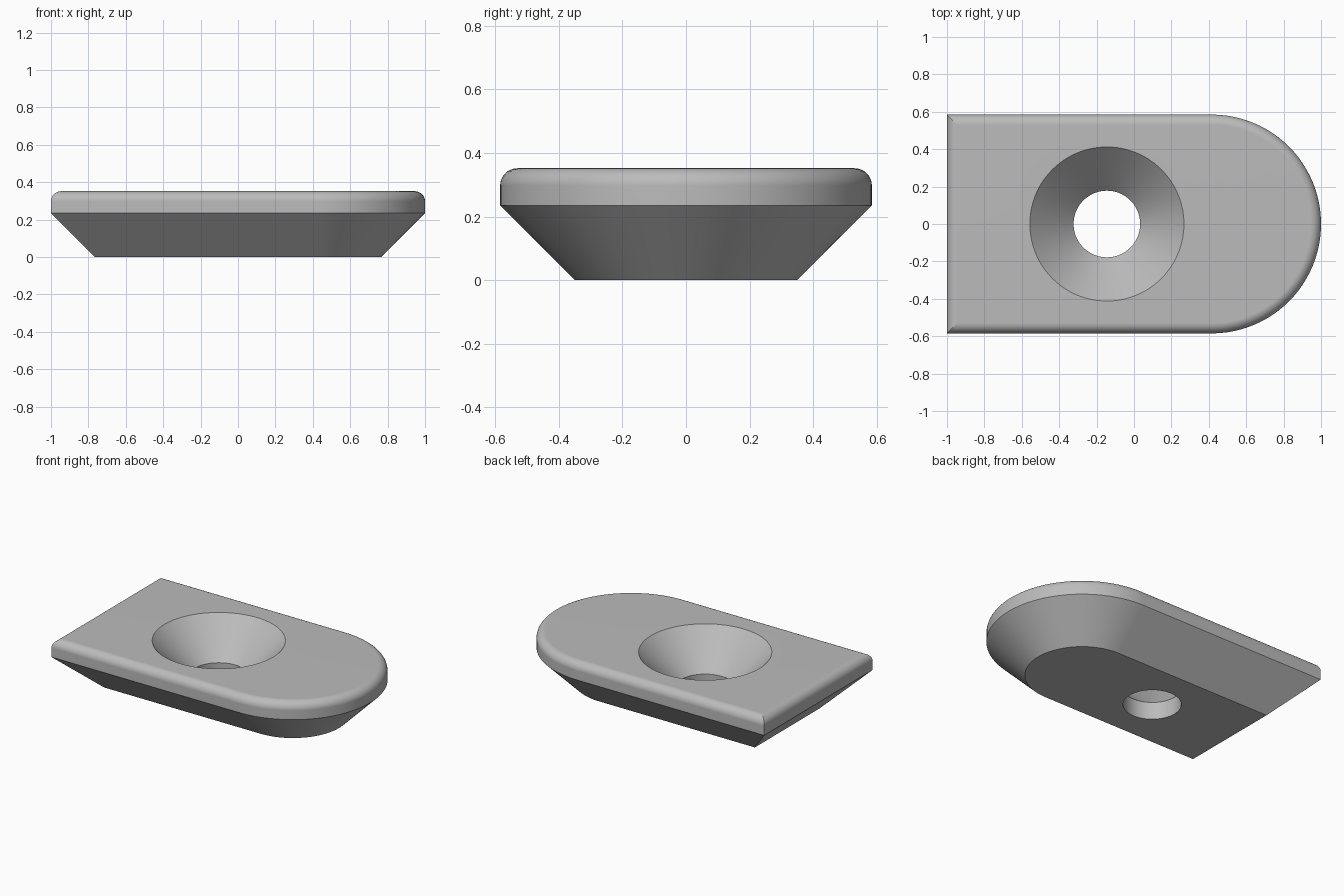
import bpy, bmesh
from math import sin, cos, pi, radians

cube = bpy.data.objects.get("Cube")
if cube:
    bpy.data.objects.remove(cube)

HALF_WIDTH = 0.585
ARC_X = 1 - HALF_WIDTH
HEIGHT = 0.352
FLARE_TOP = 0.235
FILLET = 0.055
HOLE_X = -0.145
HOLE_R, SINK_R = 0.178, 0.412
ARC_STEPS, HOLE_STEPS, FILLET_STEPS = 48, 96, 8

bm = bmesh.new()


def outline(inset, z):
    """Square-ended, round-nosed outline, starting and ending at a square corner."""
    r = HALF_WIDTH - inset
    pts = [(-1 + inset, -r)]
    for i in range(ARC_STEPS + 1):
        a = -pi / 2 + pi * i / ARC_STEPS
        pts.append((ARC_X + r * cos(a), r * sin(a)))
    pts.append((-1 + inset, r))
    return [bm.verts.new((x, y, z)) for x, y in pts]


def circle(r, z):
    angles = [2 * pi * i / HOLE_STEPS for i in range(HOLE_STEPS)]
    return [bm.verts.new((HOLE_X + r * cos(a), r * sin(a), z)) for a in angles]


def skin(rings):
    """Join successive rings with quads."""
    for low, high in zip(rings, rings[1:]):
        n = len(low)
        for i in range(n):
            j = (i + 1) % n
            bm.faces.new((low[i], low[j], high[j], high[i]))


def loop_edges(ring):
    return [bm.edges.get((ring[i - 1], ring[i])) for i in range(len(ring))]


# Outer wall: flared underside, upright band, rounded top edge
outer = [outline(FLARE_TOP, 0), outline(0, FLARE_TOP)]
for i in range(FILLET_STEPS + 1):
    a = pi / 2 * i / FILLET_STEPS
    outer.append(outline(FILLET * (1 - cos(a)), HEIGHT - FILLET * (1 - sin(a))))
skin(outer)

# Countersunk screw hole
hole = [circle(HOLE_R, 0), circle(HOLE_R, HEIGHT - SINK_R + HOLE_R), circle(SINK_R, HEIGHT)]
skin(hole)

# Flat bottom and top around the hole
for k in (0, -1):
    bmesh.ops.triangle_fill(bm, use_beauty=True, normal=(0, 0, 1),
                            edges=loop_edges(outer[k]) + loop_edges(hole[k]))
bmesh.ops.recalc_face_normals(bm, faces=bm.faces)

# Crisp creases and mitred corners, smooth elsewhere
for face in bm.faces:
    face.smooth = True
for edge in bm.edges:
    edge.smooth = edge.calc_face_angle(0) < radians(25)
for low, high in zip(outer, outer[1:]):
    for corner in (0, -1):
        bm.edges.get((low[corner], high[corner])).smooth = False

mesh = bpy.data.meshes.new("countersunk_plate")
bm.to_mesh(mesh)
bm.free()
plate = bpy.data.objects.new("countersunk_plate", mesh)
bpy.context.collection.objects.link(plate)

normals = plate.modifiers.new("flat_face_normals", 'WEIGHTED_NORMAL')
normals.keep_sharp = True

grey = bpy.data.materials.new("plain grey")
grey.use_nodes = True
colour = (0.5, 0.5, 0.5, 1)
grey.diffuse_color = colour
grey.node_tree.nodes["Principled BSDF"].inputs["Base Color"].default_value = colour
mesh.materials.append(grey)
